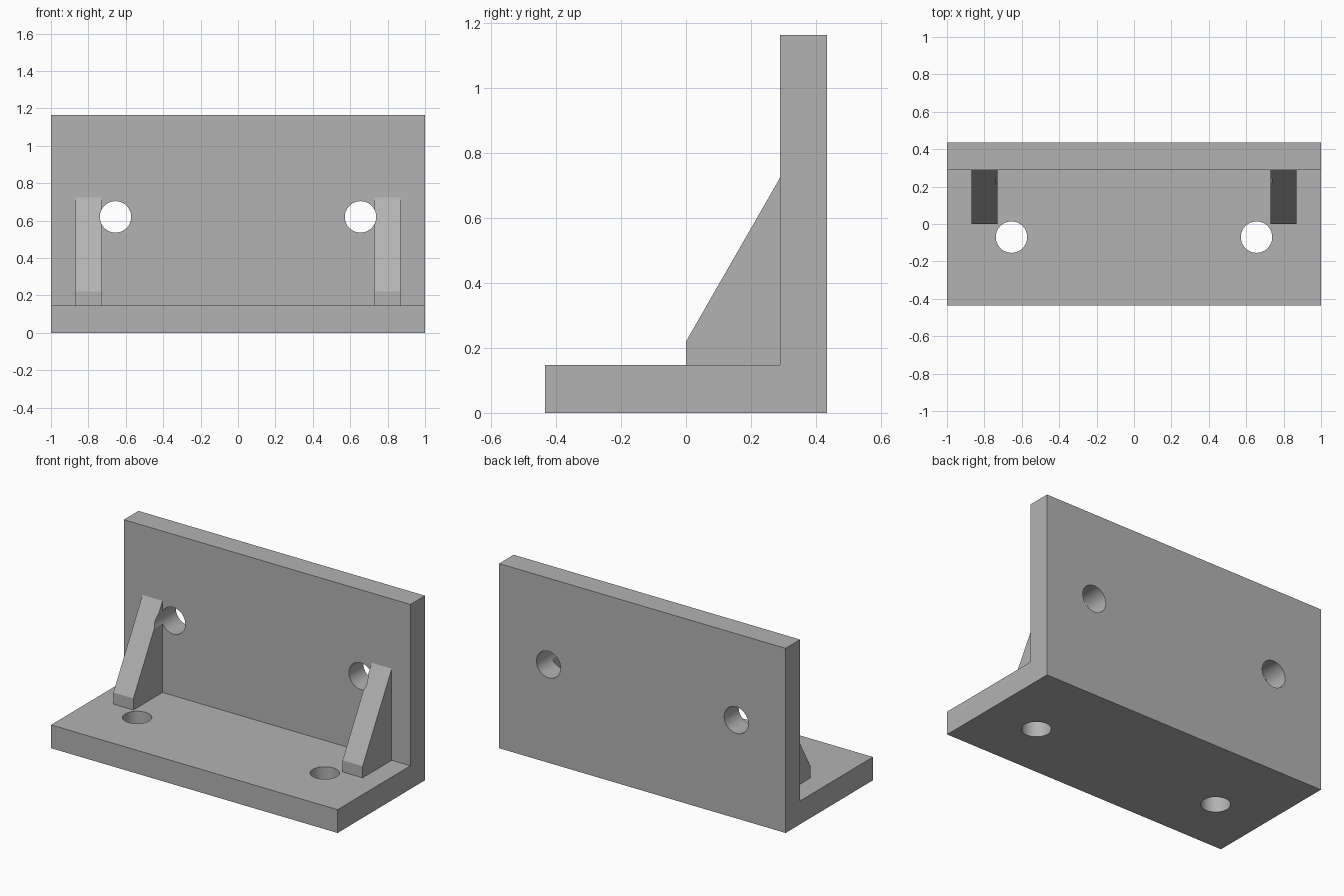
import bpy
import bmesh
import math
from mathutils import Matrix

if "Cube" in bpy.data.objects:
    bpy.data.objects.remove(bpy.data.objects["Cube"])

grey = bpy.data.materials.new("plain grey")
grey.diffuse_color = (0.45, 0.45, 0.45, 1)
grey.use_nodes = True
grey.node_tree.nodes["Principled BSDF"].inputs["Base Color"].default_value = grey.diffuse_color

HOLE_X, HOLE_R = 0.655, 0.084


def link(name, bm):
    bmesh.ops.recalc_face_normals(bm, faces=bm.faces)
    mesh = bpy.data.meshes.new(name)
    bm.to_mesh(mesh)
    bm.free()
    mesh.materials.append(grey)
    obj = bpy.data.objects.new(name, mesh)
    bpy.context.collection.objects.link(obj)
    return obj


def extrude_profile(name, profile, x0, x1):
    """Extrude a (y, z) outline along x."""
    bm = bmesh.new()
    face = bm.faces.new([bm.verts.new((x0, y, z)) for y, z in profile])
    ext = bmesh.ops.extrude_face_region(bm, geom=[face])
    verts = [v for v in ext["geom"] if isinstance(v, bmesh.types.BMVert)]
    bmesh.ops.translate(bm, verts=verts, vec=(x1 - x0, 0, 0))
    return link(name, bm)


def hole_cutter(name, centre, along_y):
    bm = bmesh.new()
    rot = Matrix.Rotation(math.pi / 2 if along_y else 0, 4, 'X')
    bmesh.ops.create_cone(bm, cap_ends=True, segments=48, radius1=HOLE_R,
                          radius2=HOLE_R, depth=0.6,
                          matrix=Matrix.Translation(centre) @ rot)
    obj = link(name, bm)
    obj.hide_render = True
    return obj


def cut(obj, cutters):
    bpy.context.view_layer.objects.active = obj
    for c in cutters:
        mod = obj.modifiers.new("hole", 'BOOLEAN')
        mod.operation = 'DIFFERENCE'
        mod.solver = 'EXACT'
        mod.object = c
        bpy.ops.object.modifier_apply(modifier=mod.name)


# L-shaped body: base plate and upright wall
body = extrude_profile("angle_bracket", [
    (-0.435, 0), (0.435, 0), (0.435, 1.165), (0.29, 1.165),
    (0.29, 0.147), (-0.435, 0.147)], -1, 1)

# Sloped ribs between base and wall
rib_profile = [(0, 0.147), (0.29, 0.147), (0.29, 0.725), (0, 0.22)]
parts = [body]
wall_cutters, base_cutters = [], []
for side, s in (("left", -1), ("right", 1)):
    parts.append(extrude_profile(side + "_rib", rib_profile, s * 0.73, s * 0.87))
    wall_cutters.append(hole_cutter(side + "_wall_cutter", (s * HOLE_X, 0.3, 0.62), True))
    base_cutters.append(hole_cutter(side + "_base_cutter", (s * HOLE_X, -0.07, 0.05), False))

# Bolt holes; the wall holes also nick the ribs
cut(body, wall_cutters + base_cutters)
for rib, cutter in zip(parts[1:], wall_cutters):
    cut(rib, [cutter])
for c in wall_cutters + base_cutters:
    bpy.data.objects.remove(c)

# Smooth hole walls, sharp plate edges
bpy.ops.object.select_all(action='DESELECT')
for p in parts:
    p.select_set(True)
bpy.context.view_layer.objects.active = body
bpy.ops.object.shade_smooth_by_angle(angle=math.radians(25))
